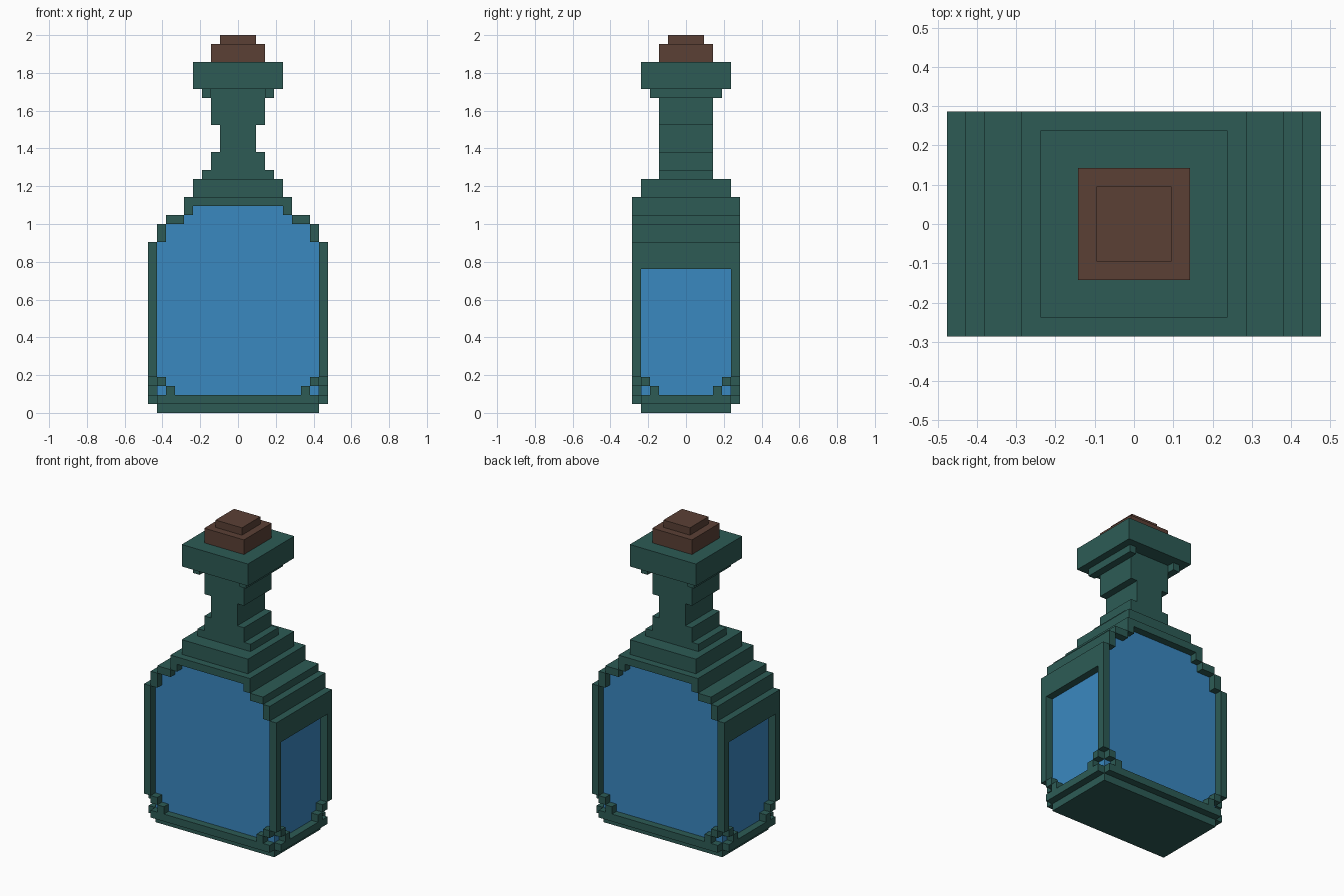
import bpy
import bmesh
from mathutils import Vector

U = 2 / 42  # one block of the grid

cube = bpy.data.objects.get("Cube")
if cube:
    bpy.data.objects.remove(cube, do_unlink=True)


def material(name, colour):
    m = bpy.data.materials.new(name)
    m.use_nodes = True
    m.diffuse_color = (*colour, 1)
    m.node_tree.nodes["Principled BSDF"].inputs["Base Color"].default_value = (*colour, 1)
    return m


GREEN = material("dark_green", (0.026, 0.105, 0.091))
BLUE = material("liquid_blue", (0.042, 0.246, 0.527))
BROWN = material("cork_brown", (0.105, 0.051, 0.036))


def finish(name, bm, mat):
    bmesh.ops.recalc_face_normals(bm, faces=bm.faces)
    mesh = bpy.data.meshes.new(name)
    bm.to_mesh(mesh)
    bm.free()
    mesh.materials.append(mat)
    ob = bpy.data.objects.new(name, mesh)
    bpy.context.collection.objects.link(ob)


def add_box(bm, x, y, z):
    """Box from (low, high) pairs counted in blocks."""
    verts = bmesh.ops.create_cube(bm, size=1)["verts"]
    for v in verts:
        v.co = Vector([U * ((lo + hi) / 2 + c * (hi - lo))
                       for c, (lo, hi) in zip(v.co, (x, y, z))])


def flip(span, side):
    return span if side > 0 else (-span[1], -span[0])


def boxes(name, mat, spans, mirror_x=False, mirror_y=False):
    bm = bmesh.new()
    for x, y, z in spans:
        for sx in ((1, -1) if mirror_x else (1,)):
            for sy in ((1, -1) if mirror_y else (1,)):
                add_box(bm, flip(x, sx), flip(y, sy), z)
    finish(name, bm, mat)


def stack(name, mat, layers):
    """Centred blocks given as half width, half depth, bottom, top."""
    boxes(name, mat, [((-w, w), (-d, d), (lo, hi)) for w, d, lo, hi in layers])


# Liquid: stepped outline extruded through the depth
half = [(9, 1), (9, 19), (8, 19), (8, 21), (6, 21), (6, 22), (5, 22), (5, 23)]
outline = half + [(-x, z) for x, z in reversed(half)]
bm = bmesh.new()
face = bm.faces.new([bm.verts.new((x * U, -5 * U, z * U)) for x, z in outline])
moved = bmesh.ops.extrude_face_region(bm, geom=[face])["geom"]
bmesh.ops.translate(bm, vec=(0, 10 * U, 0),
                    verts=[v for v in moved if isinstance(v, bmesh.types.BMVert)])
finish("liquid", bm, BLUE)

# Base plate and the bottom rim, open at its corners
stack("base", GREEN, [(9, 5, 0, 1)])
boxes("rim_front_back", GREEN, [((-9, 9), (5, 6), (1, 2))], mirror_y=True)
boxes("rim_sides", GREEN, [((9, 10), (-5, 5), (1, 2))], mirror_x=True)

# Corner posts and the small blocks that round the bottom corners
boxes("corner_posts", GREEN, [((9, 10), (5, 6), (4, 16))], True, True)
boxes("corner_blocks", GREEN, [
    ((8, 9), (5, 6), (3, 4)), ((7, 8), (5, 6), (2, 3)),
    ((9, 10), (4, 5), (3, 4)), ((9, 10), (3, 4), (2, 3))], True, True)

# Stepped shoulders across the whole depth
deep = (-6, 6)
boxes("shoulders", GREEN, [
    ((9, 10), deep, (16, 19)), ((8, 9), deep, (19, 21)),
    ((6, 8), deep, (21, 22)), ((5, 6), deep, (22, 24))], mirror_x=True)
boxes("shoulder_top", GREEN, [((-5, 5), deep, (23, 24))])

# Neck, ledges under the lip, lip and cork
stack("neck", GREEN, [(5, 5, 24, 26), (4, 3, 26, 27), (3, 3, 27, 29),
                      (2, 3, 29, 32), (3, 3, 32, 36)])
boxes("lip_ledges", GREEN, [((3, 4), (-4, 4), (35, 36))], mirror_x=True)
stack("lip", GREEN, [(5, 5, 36, 39)])
stack("cork", BROWN, [(3, 3, 39, 41), (2, 2, 41, 42)])
